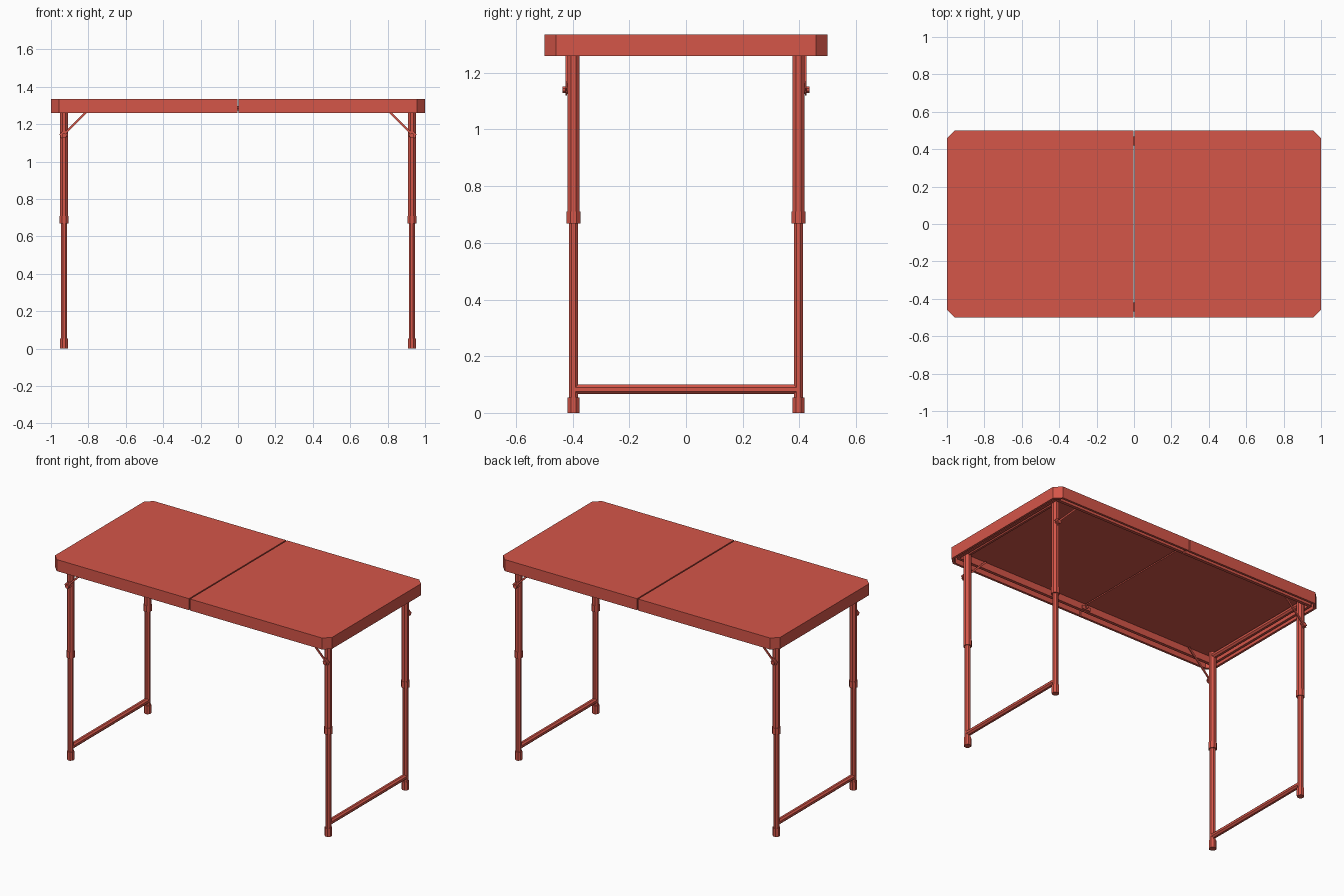
import bpy, bmesh, math
from mathutils import Vector

if "Cube" in bpy.data.objects:
    bpy.data.objects.remove(bpy.data.objects["Cube"])

red = bpy.data.materials.new("red")
red.diffuse_color = (0.66, 0.092, 0.066, 1)
red.use_nodes = True
red.node_tree.nodes["Principled BSDF"].inputs["Base Color"].default_value = red.diffuse_color


def finish(name, bm):
    bmesh.ops.recalc_face_normals(bm, faces=bm.faces)
    me = bpy.data.meshes.new(name)
    bm.to_mesh(me)
    bm.free()
    me.materials.append(red)
    ob = bpy.data.objects.new(name, me)
    bpy.context.collection.objects.link(ob)
    return ob


def prism(name, pts, z0, z1):
    """Closed outline extruded upwards."""
    bm = bmesh.new()
    f = bm.faces.new([bm.verts.new((x, y, z0)) for x, y in pts])
    r = bmesh.ops.extrude_face_region(bm, geom=[f])
    for v in r["geom"]:
        if isinstance(v, bmesh.types.BMVert):
            v.co.z = z1
    return finish(name, bm)


def tube(name, a, b, r, sides=8):
    """Faceted tube from a to b."""
    a, b = Vector(a), Vector(b)
    bm = bmesh.new()
    bmesh.ops.create_cone(bm, cap_ends=True, segments=sides, radius1=r, radius2=r, depth=(b - a).length)
    for v in bm.verts:
        ang = math.pi / sides
        x, y = v.co.x, v.co.y
        v.co.x = x * math.cos(ang) - y * math.sin(ang)
        v.co.y = x * math.sin(ang) + y * math.cos(ang)
    q = Vector((0, 0, 1)).rotation_difference((b - a).normalized())
    for v in bm.verts:
        v.co = q @ v.co + (a + b) / 2
    return finish(name, bm)


def bar(name, a, b, width, thick):
    """Flat bar lying in an xz plane."""
    a, b = Vector(a), Vector(b)
    d = (b - a).normalized()
    n = Vector((-d.z, 0, d.x)) * width / 2
    t = Vector((0, thick / 2, 0))
    bm = bmesh.new()
    ends = [[bm.verts.new(p + o) for o in (n + t, n - t, -n - t, -n + t)] for p in (a, b)]
    bm.faces.new(ends[0])
    bm.faces.new(ends[1])
    for i in range(4):
        j = (i + 1) % 4
        bm.faces.new((ends[0][i], ends[0][j], ends[1][j], ends[1][i]))
    return finish(name, bm)


def outline(s, x, y, c):
    """Half of the chamfered table outline, starting and ending at the seam."""
    return [(s * 0.004, -y), (s * (x - c), -y), (s * x, -y + c),
            (s * x, y - c), (s * (x - c), y), (s * 0.004, y)]


def band(name, s, outer, inner, z0, z1):
    """Three-sided frame between two half outlines."""
    prism(name, outline(s, *outer) + outline(s, *inner)[::-1], z0, z1)


for s, side in ((-1, "left"), (1, "right")):
    # table top half, its rim and the inner rail
    prism(side + "_top_panel", outline(s, 1, 0.5, 0.042), 1.312, 1.335)
    band(side + "_rim", s, (1, 0.5, 0.042), (0.985, 0.485, 0.036), 1.26, 1.3125)
    band(side + "_inner_rail", s, (0.972, 0.455, 0.01), (0.956, 0.435, 0.004), 1.268, 1.313)

    # bars joining the two legs
    x = s * 0.93
    tube(side + "_lower_crossbar", (x, -0.4, 0.083), (x, 0.4, 0.083), 0.018)
    tube(side + "_upper_crossbar", (x, -0.4, 1.29), (x, 0.4, 1.29), 0.018)

    for t, end in ((-1, "front"), (1, "back")):
        y = t * 0.397
        n = end + "_" + side
        # telescopic leg
        tube(n + "_upper_leg", (x, y, 0.69), (x, y, 1.313), 0.0235)
        tube(n + "_collar", (x, y, 0.668), (x, y, 0.71), 0.026)
        tube(n + "_lower_leg", (x, y, 0.03), (x, y, 0.7), 0.018)
        tube(n + "_foot", (x, y, 0), (x, y, 0.055), 0.0225)
        # slotted folding brace with its bolt
        yb = t * 0.4225
        for k, off in enumerate((-0.0135, 0.0135)):
            bar(n + "_brace_%d" % k, (s * (0.938 + off * 0.7), yb, 1.138 - off * 0.7),
                (s * (0.78 + off * 0.7), yb, 1.296 - off * 0.7), 0.011, 0.007)
        bar(n + "_brace_plate", (s * 0.944, yb, 1.132), (s * 0.92, yb, 1.156), 0.036, 0.006)
        tube(n + "_bolt", (x, t * 0.40, 1.14), (x, t * 0.43, 1.14), 0.008)
        tube(n + "_bolt_head", (x, t * 0.425, 1.14), (x, t * 0.436, 1.14), 0.013)

# hinges across the seam
for t, end in ((-1, "front"), (1, "back")):
    tube(end + "_hinge_pin", (0, t * 0.42, 1.29), (0, t * 0.468, 1.29), 0.009)
    bar(end + "_hinge_plate", (-0.03, t * 0.432, 1.285), (0.03, t * 0.432, 1.285), 0.022, 0.006)
